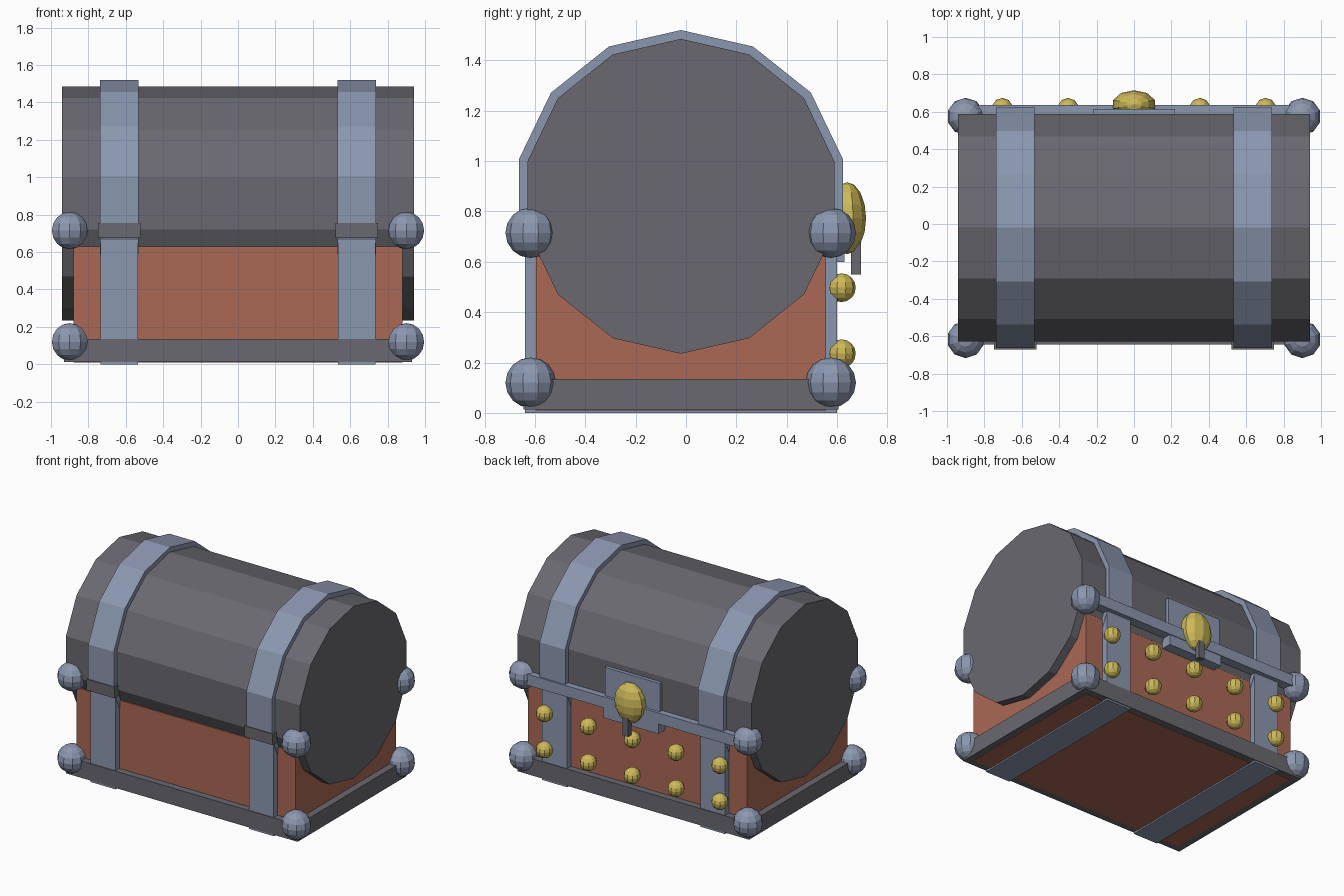
import bpy
import math

cube = bpy.data.objects.get("Cube")
if cube:
    bpy.data.objects.remove(cube, do_unlink=True)


def material(name, r, g, b):
    m = bpy.data.materials.new(name)
    m.use_nodes = True
    m.diffuse_color = (r, g, b, 1)
    m.node_tree.nodes["Principled BSDF"].inputs["Base Color"].default_value = (r, g, b, 1)
    return m


GREY = material("dark grey", 0.14, 0.14, 0.16)
STEEL = material("blue steel", 0.26, 0.31, 0.43)
WOOD = material("red brown wood", 0.40, 0.14, 0.09)
GOLD = material("gold", 0.62, 0.49, 0.10)

MID_Y = -0.02      # middle of the chest, front to back
LID_Z = 0.86       # axis height of the barrel lid


def finish(name, mat):
    ob = bpy.context.object
    ob.name = name
    ob.data.name = name
    ob.data.materials.append(mat)
    bpy.ops.object.transform_apply(location=False, rotation=True, scale=True)
    return ob


def box(name, mat, x, y, z):
    """Box from (low, high) pairs along each axis."""
    pairs = (x, y, z)
    bpy.ops.mesh.primitive_cube_add(size=1, location=[(a + b) / 2 for a, b in pairs])
    bpy.context.object.scale = [b - a for a, b in pairs]
    return finish(name, mat)


def barrel(name, mat, x, radius, width):
    """Fourteen-sided drum lying along x, with a corner facing front and back."""
    bpy.ops.mesh.primitive_cylinder_add(vertices=14, radius=radius, depth=width,
                                        location=(x, MID_Y, LID_Z),
                                        rotation=(0, math.pi / 2, 0))
    ob = bpy.context.object
    ob.rotation_euler = (math.pi / 2, 0, math.pi / 2)
    return finish(name, mat)


def ball(name, mat, location, size, segments=10, rings=8):
    bpy.ops.mesh.primitive_uv_sphere_add(segments=segments, ring_count=rings,
                                         radius=1, location=location)
    bpy.context.object.scale = size
    return finish(name, mat)


# Wooden body, base trim and barrel lid
box("body", WOOD, (-0.88, 0.88), (-0.595, 0.555), (0.01, 0.63))
box("base_trim", GREY, (-0.93, 0.93), (-0.645, 0.605), (0.013, 0.135))
barrel("lid", GREY, 0, 0.625, 1.88)

# Metal bands, straps and front hinges on both sides
for side, s in (("left", 1), ("right", -1)):
    c = 0.635 * s
    barrel(side + "_lid_band", STEEL, c, 0.66, 0.205)
    box(side + "_body_strap", STEEL, (c - 0.1, c + 0.1), (-0.64, 0.6), (0, 0.69))
    box(side + "_hinge", GREY, (c - 0.113, c + 0.113), (-0.67, -0.58), (0.675, 0.755))

# Corner balls
for side, x in (("left", 0.9), ("right", -0.9)):
    for end, y in (("front", -0.617), ("back", 0.575)):
        for level, z in (("lower", 0.12), ("upper", 0.715)):
            ball(f"{side}_{end}_{level}_ball", STEEL, (x, y, z), (0.1, 0.1, 0.1))

# Latch on the back: rail, plates, knob and stem
box("rail", STEEL, (-0.92, 0.92), (0.54, 0.635), (0.675, 0.755))
box("latch_plate", STEEL, (-0.22, 0.22), (0.56, 0.615), (0.755, 0.96))
box("latch_lower_block", STEEL, (-0.22, 0.22), (0.54, 0.63), (0.6, 0.675))
ball("latch_knob", GOLD, (0, 0.64, 0.773), (0.117, 0.075, 0.143))
box("latch_stem", GREY, (-0.022, 0.022), (0.655, 0.695), (0.55, 0.68))

# Two rows of gold studs
for row, z in (("lower", 0.235), ("upper", 0.497)):
    for i in range(5):
        ball(f"{row}_stud_{i + 1}", GOLD, (0.352 * (i - 2), 0.617, z),
             (0.057, 0.057, 0.057))
